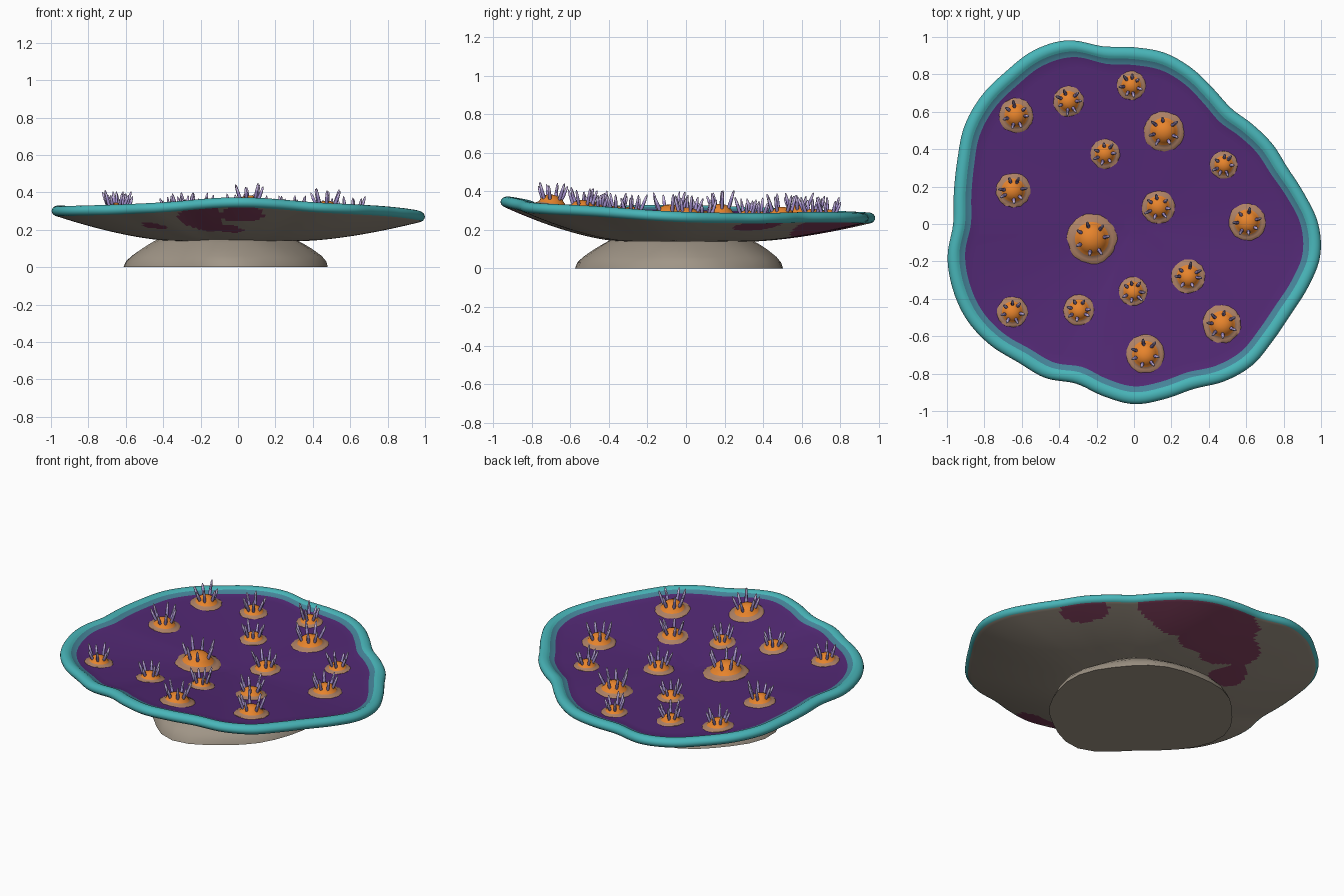
import bpy, bmesh, math, random
from mathutils import Vector

random.seed(4)
TAU = math.tau
cube = bpy.data.objects.get("Cube")
if cube:
    bpy.data.objects.remove(cube, do_unlink=True)


def material(name, rgb):
    m = bpy.data.materials.new(name)
    m.use_nodes = True
    m.diffuse_color = (*rgb, 1)
    m.node_tree.nodes["Principled BSDF"].inputs["Base Color"].default_value = (*rgb, 1)
    return m


PURPLE = material("plate purple", (0.085, 0.022, 0.175))
RIM_BLUE = material("inner rim blue", (0.06, 0.23, 0.32))
TEAL = material("rim teal", (0.065, 0.46, 0.48))
TAUPE = material("stony taupe", (0.35, 0.30, 0.24))
MAROON = material("maroon patch", (0.24, 0.055, 0.12))
ORANGE = material("polyp orange", (0.80, 0.23, 0.025))
TAN = material("polyp base tan", (0.42, 0.22, 0.13))
VIOLET = material("tentacle violet", (0.36, 0.27, 0.60))
LAVENDER = material("tentacle tip lavender", (0.62, 0.50, 0.82))

# Wavy outline: radius every 10 degrees, rim height every 30, foot radius every 45
RADII = [.985, .925, .875, .855, .828, .808, .84, .89, .93, .945, .965, 1.045,
         1.072, 1.065, 1.065, 1.047, 1.005, .978, .967, 1.012, 1.03, 1.03, 1.005, .965,
         .95, .908, .935, .963, .95, .938, .97, .985, .97, .968, .99, 1.01]
HEIGHTS = [.265, .26, .265, .26, .265, .285, .30, .30, .315, .345, .315, .295]
FOOT_RADII = [.54, .54, .54, .545, .55, .44, .54, .51]


def cyclic(values, angle):
    """Smooth closed interpolation of evenly spaced values."""
    n = len(values)
    f = (angle / TAU * n) % n
    i, t = int(f), f % 1
    a, b, c, d = (values[(i + k) % n] for k in (-1, 0, 1, 2))
    return b + t * ((c - a) + t * ((2*a - 5*b + 4*c - d) + t * (3*(b - c) + d - a))) / 2


INSET = 0.095
CENTRE_Z = 0.245


def surface(x, y):
    """Height of the shallow bowl."""
    a = math.atan2(y, x)
    t = min(math.hypot(x, y) / (cyclic(RADII, a) - INSET), 1)
    return CENTRE_Z + (cyclic(HEIGHTS, a) + 0.006 - CENTRE_Z) * t ** 1.2


def loft(bm, rings, rule, cap_start=True):
    """Join rings of points with quads, colouring each band by rule(band, centre)."""
    loops = [[bm.verts.new(p) for p in ring] for ring in rings]
    n = len(loops[0])
    for k in range(len(loops) - 1):
        for i in range(n):
            j = (i + 1) % n
            f = bm.faces.new((loops[k][i], loops[k + 1][i], loops[k + 1][j], loops[k][j]))
            f.material_index = rule(k, f.calc_center_median())
    caps = [(loops[-1][::-1], len(loops) - 2)] + ([(loops[0], 0)] if cap_start else [])
    for loop, k in caps:
        f = bm.faces.new(loop)
        f.material_index = rule(k, f.calc_center_median())


def finish(bm, name, mats):
    bmesh.ops.recalc_face_normals(bm, faces=bm.faces)
    me = bpy.data.meshes.new(name)
    bm.to_mesh(me)
    bm.free()
    for m in mats:
        me.materials.append(m)
    ob = bpy.data.objects.new(name, me)
    bpy.context.collection.objects.link(ob)
    bpy.ops.object.select_all(action='DESELECT')
    ob.select_set(True)
    bpy.context.view_layer.objects.active = ob
    bpy.ops.object.shade_smooth_by_angle(angle=math.radians(60))


# Plate: bowl top, rolled rim, stony underside
SEGMENTS = 216
ANGLES = [TAU * i / SEGMENTS for i in range(SEGMENTS)]
TOP, ROLL, UNDER = 16, 10, 44


def ring(radius, height):
    return [(radius(a) * math.cos(a), radius(a) * math.sin(a), height(a)) for a in ANGLES]


rings = []
for k in range(1, TOP + 1):
    pts = ring(lambda a: (cyclic(RADII, a) - INSET) * k / TOP, lambda a: 0)
    rings.append([(x, y, surface(x, y)) for x, y, z in pts])
for k in range(ROLL + 1):
    phi = math.radians(140 - 200 * k / ROLL)
    rings.append(ring(lambda a: cyclic(RADII, a) - 0.036 + 0.036 * math.cos(phi),
                      lambda a: cyclic(HEIGHTS, a) + 0.029 * math.sin(phi)))
for k in range(1, UNDER + 1):
    t = 1 - 0.9 * k / UNDER
    g = max(0, (t - 0.35) / 0.65) ** 1.55
    rings.append(ring(lambda a: (cyclic(RADII, a) - 0.018) * t,
                      lambda a: 0.14 + (cyclic(HEIGHTS, a) - 0.165) * g))

# Maroon blotches on the underside: x, y, radius in x, radius in y
BLOTCHES = [(-.19, -.75, .12, .17), (.02, -.87, .11, .12), (-.07, -.64, .1, .06),
            (-.45, -.6, .07, .05), (.72, .39, .15, .13),
            (.30, .70, .19, .17), (.02, .74, .25, .21), (-.2, .64, .17, .17), (-.36, .42, .11, .12)]


def plate_colour(band, c):
    if band < TOP - 1:
        return 0
    if band < TOP:
        return 1
    if band < TOP + ROLL:
        return 2
    for x, y, rx, ry in BLOTCHES:
        dx, dy = (c.x - x) / rx, (c.y - y) / ry
        wobble = 1 + 0.12 * math.sin(3 * math.atan2(dy, dx) + 9 * x)
        if math.hypot(dx, dy) < wobble:
            return 4
    return 3


bm = bmesh.new()
loft(bm, rings, plate_colour)
finish(bm, "coral_plate", [PURPLE, RIM_BLUE, TEAL, TAUPE, MAROON])

# Lumpy foot that flares towards the ground
bm = bmesh.new()
foot = []
for z, s in ((0, 1), (.03, .98), (.06, .93), (.1, .83), (.13, .74), (.165, .62)):
    row = []
    for i in range(32):
        a = TAU * i / 32
        r = s * cyclic(FOOT_RADII, a) * (1 + 0.012 * math.sin(7 * a + 20 * z))
        row.append((-0.06 + r * math.cos(a), -0.03 + r * math.sin(a), z))
    foot.append(row)
loft(bm, foot, lambda k, c: 0)
finish(bm, "coral_foot", [TAUPE])


# Polyps: low dome with a tan skirt, and a crown of tapered tentacles
def polyp_dome(bm, x, y, r):
    rows = []
    for f, h in ((1.04, -.03), (1, .03), (.85, .06), (.7, .13), (.57, .32), (.4, .48), (.2, .56), (.05, .58)):
        row = []
        for i in range(28):
            a = TAU * i / 28
            rough = 1 + (random.uniform(-.04, .04) if f >= 1 else 0)
            px, py = x + r * f * rough * math.cos(a), y + r * f * rough * math.sin(a)
            row.append((px, py, surface(px, py) + h * r))
        rows.append(row)
    loft(bm, rows, lambda k, c: 0 if k < 3 else 1, cap_start=False)


def tentacle(bm, base, direction, length, width):
    side = direction.cross(Vector((0, 0, 1))).normalized()
    other = direction.cross(side)
    rows = []
    for t, w in ((0, .8), (.3, 1), (.65, .85), (.9, .6), (1, .2)):
        p = base + direction * length * t + Vector((0, 0, 0.15 * length * t * t))
        rows.append([p + (side * math.cos(TAU * i / 6) + other * math.sin(TAU * i / 6)) * w * width
                     for i in range(6)])
    loft(bm, rows, lambda k, c: 0 if k < 2 else 1)


POLYPS = [(-.63, .58, .09), (-.35, .655, .08), (-.015, .74, .075), (.16, .495, .105),
          (-.155, .375, .077), (.48, .315, .072), (-.645, .18, .09), (.13, .09, .087),
          (-.225, -.08, .13), (.605, .01, .097), (.29, -.28, .088), (-.005, -.36, .075),
          (-.295, -.46, .08), (-.65, -.47, .08), (.06, -.695, .1), (.47, -.535, .1)]

domes, crowns = bmesh.new(), bmesh.new()
for x, y, r in POLYPS:
    polyp_dome(domes, x, y, r)
    spin = random.uniform(0, TAU)
    count = 7
    for i in range(count):
        a = spin + TAU * (i + random.uniform(-.2, .2)) / count
        out = Vector((math.cos(a), math.sin(a), 0))
        base = Vector((x, y, surface(x, y) + 0.27 * r)) + out * r * 0.47
        lean = random.uniform(.3, .55)
        tentacle(crowns, base, (out * lean + Vector((0, 0, 1))).normalized(),
                 0.045 + 0.35 * r + random.uniform(-.014, .014), 0.008 + 0.018 * r)
finish(domes, "polyp_domes", [TAN, ORANGE])
finish(crowns, "polyp_tentacles", [VIOLET, LAVENDER])
